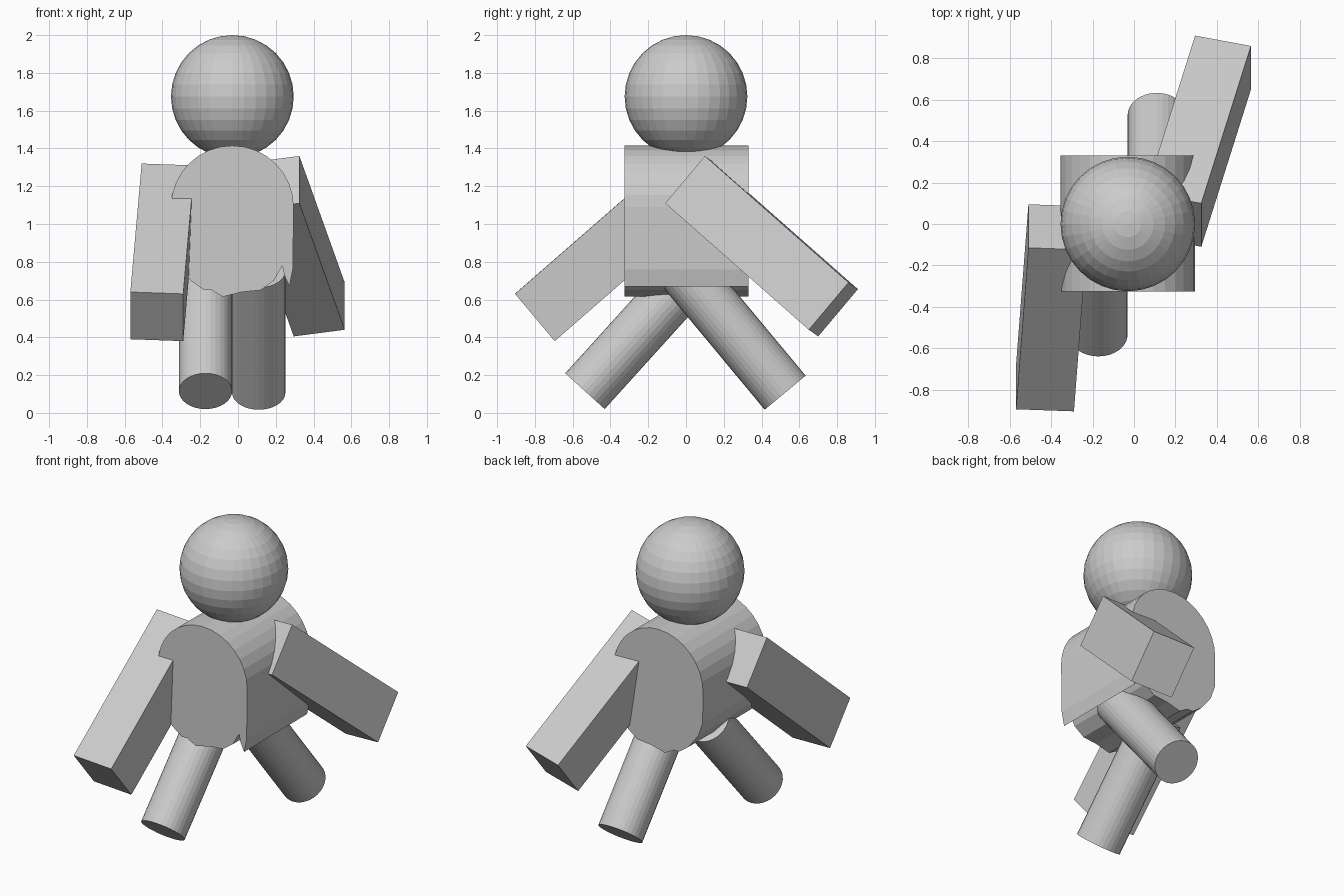
import bpy, bmesh, math
from mathutils import Matrix, Vector

cube = bpy.data.objects.get("Cube")
if cube:
    bpy.data.objects.remove(cube, do_unlink=True)

GREY = (0.6, 0.6, 0.6, 1)
grey = bpy.data.materials.new("plain grey")
grey.use_nodes = True
grey.diffuse_color = GREY
grey.node_tree.nodes["Principled BSDF"].inputs["Base Color"].default_value = GREY


def finish(name, bm):
    bmesh.ops.recalc_face_normals(bm, faces=bm.faces)
    mesh = bpy.data.meshes.new(name)
    bm.to_mesh(mesh)
    bm.free()
    mesh.materials.append(grey)
    obj = bpy.data.objects.new(name, mesh)
    bpy.context.collection.objects.link(obj)
    return obj


def arm(name, corner, along, down, across):
    """Tilted box spanned by three edges from its top outer corner."""
    edges = [Vector(e) for e in (along, down, across)]
    centre = Vector(corner) + sum(edges, Vector()) / 2
    frame = Matrix(edges).transposed().to_4x4()
    bm = bmesh.new()
    bmesh.ops.create_cube(bm, size=1, matrix=Matrix.Translation(centre) @ frame)
    finish(name, bm)


def leg(name, foot, direction, length=0.84, radius=0.141):
    """Cylinder rising from the foot centre."""
    axis = Vector(direction).normalized()
    turn = axis.to_track_quat('Z', 'Y').to_matrix().to_4x4()
    place = Matrix.Translation(Vector(foot) + axis * length / 2) @ turn
    bm = bmesh.new()
    bmesh.ops.create_cone(bm, cap_ends=True, segments=32, radius1=radius,
                          radius2=radius, depth=length, matrix=place)
    finish(name, bm)


# Head
bm = bmesh.new()
bmesh.ops.create_uvsphere(bm, u_segments=32, v_segments=16, radius=0.325,
                          matrix=Matrix.Translation((-0.03, 0, 1.675)))
finish("head", bm)

# Body: arched top, ragged bottom edge, extruded front to back
profile = [(-0.03 + 0.325 * math.cos(math.pi * i / 16),
            1.09 + 0.325 * math.sin(math.pi * i / 16)) for i in range(17)]
profile += [(-0.352, 0.88), (-0.32, 0.79), (-0.25, 0.70), (-0.18, 0.65),
            (-0.14, 0.65), (-0.08, 0.615), (0.02, 0.64), (0.12, 0.65),
            (0.19, 0.70), (0.235, 0.78), (0.245, 0.73), (0.272, 0.67),
            (0.29, 0.76)]
bm = bmesh.new()
front = bm.faces.new([bm.verts.new((x, -0.325, z)) for x, z in profile])
back = bmesh.ops.extrude_face_region(bm, geom=[front], use_keep_orig=True)
moved = [v for v in back["geom"] if isinstance(v, bmesh.types.BMVert)]
bmesh.ops.translate(bm, verts=moved, vec=(0, 0.655, 0))
finish("body", bm)

# Arms: right swings forward, left swings back and outward
arm("right_arm", (-0.51, -0.115, 1.32),
    (-0.06, -0.78, -0.68), (0, 0.21, -0.25), (0.28, -0.01, -0.01))
arm("left_arm", (0.325, 0.10, 1.36),
    (0.24, 0.76, -0.67), (0, -0.21, -0.25), (-0.27, 0.05, -0.035))

# Legs in mid stride
leg("right_leg", (-0.172, -0.535, 0.115), (0, 0.67, 0.74))
leg("left_leg", (0.11, 0.525, 0.107), (0, -0.64, 0.77))
